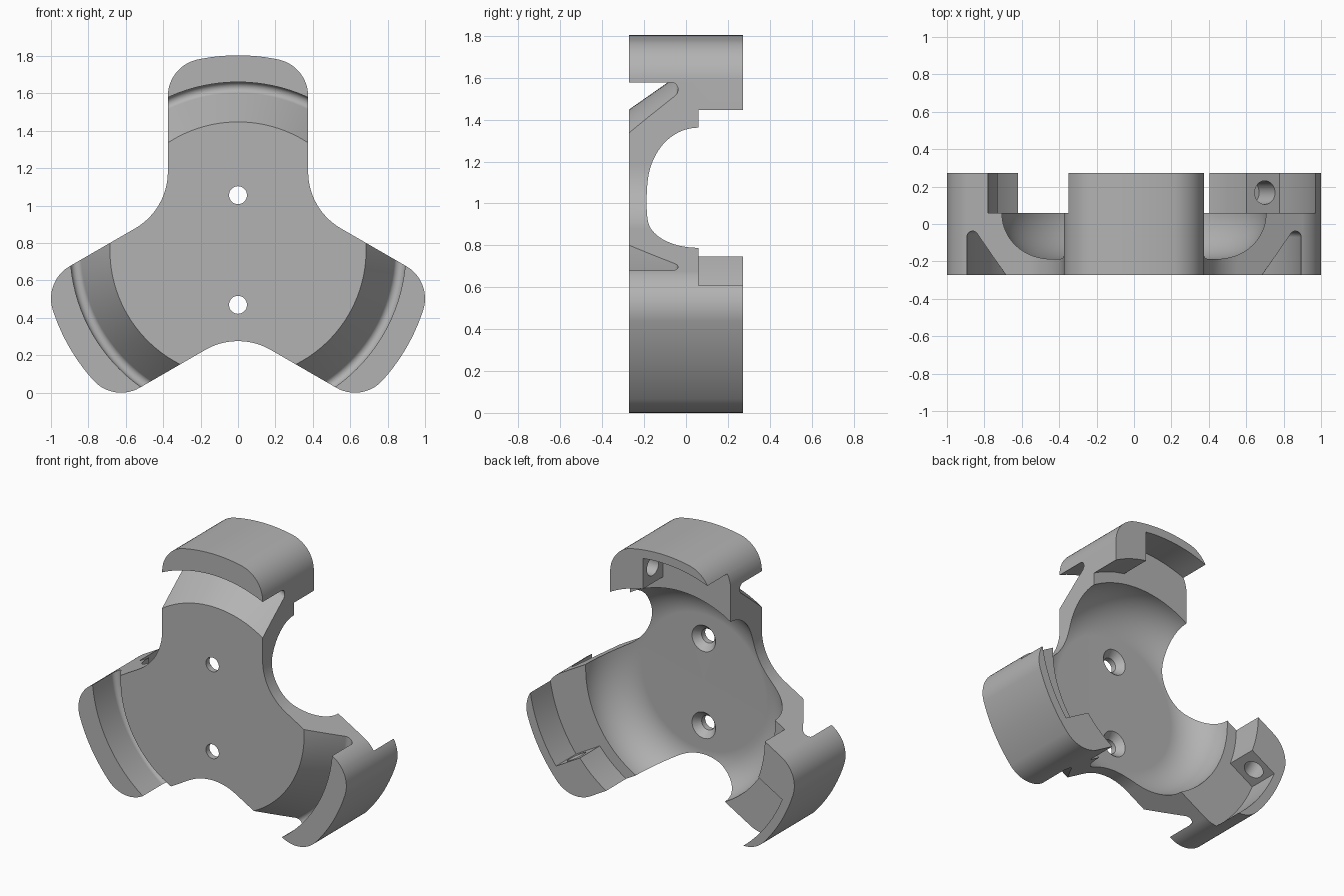
import bpy, bmesh, math
from math import sin, cos, pi, radians, sqrt
from mathutils import Matrix

if "Cube" in bpy.data.objects:
    bpy.data.objects.remove(bpy.data.objects["Cube"])

CENTRE_Z = 0.763   # height of the three-way axis
HALF_D = 0.273     # half depth along y
ARM_W, ARM_R = 0.375, 1.041
CORNER, WEB = 0.2, 0.35
LEDGE_Y = 0.06


def arc(cx, cz, r, a0, a1, n):
    """Points on an arc, angles in degrees."""
    steps = [radians(a0 + (a1 - a0) * i / n) for i in range(n + 1)]
    return [(cx + r * cos(a), cz + r * sin(a)) for a in steps]


def turn(points, degrees):
    c, s = cos(radians(degrees)), sin(radians(degrees))
    return [(x * c - z * s, x * s + z * c) for x, z in points]


def finish(bm, name):
    bmesh.ops.remove_doubles(bm, verts=bm.verts, dist=1e-5)
    bmesh.ops.recalc_face_normals(bm, faces=bm.faces)
    mesh = bpy.data.meshes.new(name)
    bm.to_mesh(mesh)
    bm.free()
    ob = bpy.data.objects.new(name, mesh)
    ob.location.z = CENTRE_Z
    bpy.context.collection.objects.link(ob)
    return ob


def prism(name, points, y0, y1):
    """Extrude an x-z outline along y."""
    bm = bmesh.new()
    face = bm.faces.new([bm.verts.new((x, y0, z)) for x, z in points])
    new = bmesh.ops.extrude_face_region(bm, geom=[face])["geom"]
    moved = [v for v in new if isinstance(v, bmesh.types.BMVert)]
    bmesh.ops.translate(bm, verts=moved, vec=(0, y1 - y0, 0))
    return finish(bm, name)


def lathe(name, profile, x=0, z=0, segments=120):
    """Revolve a closed (radius, y) profile around the y axis."""
    bm = bmesh.new()
    verts = [bm.verts.new((r, y, 0)) for r, y in profile]
    edges = [bm.edges.new((a, b)) for a, b in zip(verts, verts[1:] + verts[:1])
             if a.co.x > 0 or b.co.x > 0]
    bmesh.ops.spin(bm, geom=verts + edges, axis=(0, 1, 0), cent=(0, 0, 0),
                   angle=2 * pi, steps=segments, use_merge=True)
    bmesh.ops.translate(bm, verts=bm.verts, vec=(x, 0, z))
    return finish(bm, name)


def cut(body, cutter):
    mod = body.modifiers.new("cut", 'BOOLEAN')
    mod.operation, mod.solver, mod.object = 'DIFFERENCE', 'EXACT', cutter
    bpy.context.view_layer.objects.active = body
    bpy.ops.object.modifier_apply(modifier=mod.name)
    bpy.data.objects.remove(cutter)


# Three-armed body: rounded arm ends joined by concave webs
u = ARM_W - CORNER
v = sqrt((ARM_R - CORNER) ** 2 - u * u)
phi = math.degrees(math.atan2(v, u))
web = turn([((ARM_W + WEB) / sin(pi / 3), 0)], 150)[0]
one_arm = (arc(u, v, CORNER, 0, phi, 14)
           + arc(0, 0, ARM_R, phi, 180 - phi, 10)[1:-1]
           + arc(-u, v, CORNER, 180 - phi, 180, 14)
           + arc(*web, WEB, 0, -60, 14))
outline = [p for k in range(3) for p in turn(one_arm, 120 * k)]
body = prism("three_arm_bracket", outline, -HALF_D, HALF_D)

# Rounded bowl and stepped ledge hollowed from the back
bowl = [(0, -0.19)] + arc(0.457, LEDGE_Y, 0.25, -90, 0, 20)
bowl += [(0.78, LEDGE_Y), (0.78, 0.4), (0, 0.4)]
cut(body, lathe("bowl_cutter", bowl))

# Slanted ring groove in the front with a rounded bottom
groove = [(0.898, -0.4)] + arc(0.866, -0.07, 0.032, 0, 145, 10)
groove += [(0.685, -HALF_D), (0.6, -0.4)]
cut(body, lathe("groove_cutter", groove))

# Recess in one side of each arm, with a blind hole in the remaining block
edge = 0.13
start = math.degrees(math.acos(edge / 0.983))
recess = [(edge, 0.65)] + arc(0, 0, 0.983, start, 120, 16) + [(-0.45, 0.65)]
for k in range(3):
    cut(body, prism("recess_cutter", turn(recess, 120 * k), LEDGE_Y, 0.4))
    bm = bmesh.new()
    bmesh.ops.create_cone(bm, cap_ends=True, segments=32, radius1=0.063,
                          radius2=0.063, depth=0.25)
    place = Matrix.Translation((0.175, 0.168, 0.883)) @ Matrix.Rotation(pi / 2, 4, 'Y')
    bm.transform(Matrix.Rotation(radians(-120 * k), 4, 'Y') @ place)
    cut(body, finish(bm, "hole_cutter"))

# Two countersunk mounting holes
screw = [(0, -0.4), (0.048, -0.4), (0.048, -0.235), (0.088, -0.19),
         (0.088, -0.1), (0, -0.1)]
for z in (0.293, -0.293):
    cut(body, lathe("screw_cutter", screw, z=z, segments=40))

# Plain grey finish
grey = bpy.data.materials.new("grey")
grey.use_nodes = True
colour = (0.45, 0.45, 0.45, 1)
grey.diffuse_color = colour
grey.node_tree.nodes["Principled BSDF"].inputs["Base Color"].default_value = colour
body.data.materials.clear()
body.data.materials.append(grey)

# Smooth curves, crisp edges
for ob in bpy.context.selected_objects:
    ob.select_set(False)
body.select_set(True)
bpy.context.view_layer.objects.active = body
bpy.ops.object.shade_smooth_by_angle(angle=radians(30))
weighted = body.modifiers.new("even_normals", 'WEIGHTED_NORMAL')
weighted.keep_sharp = True
